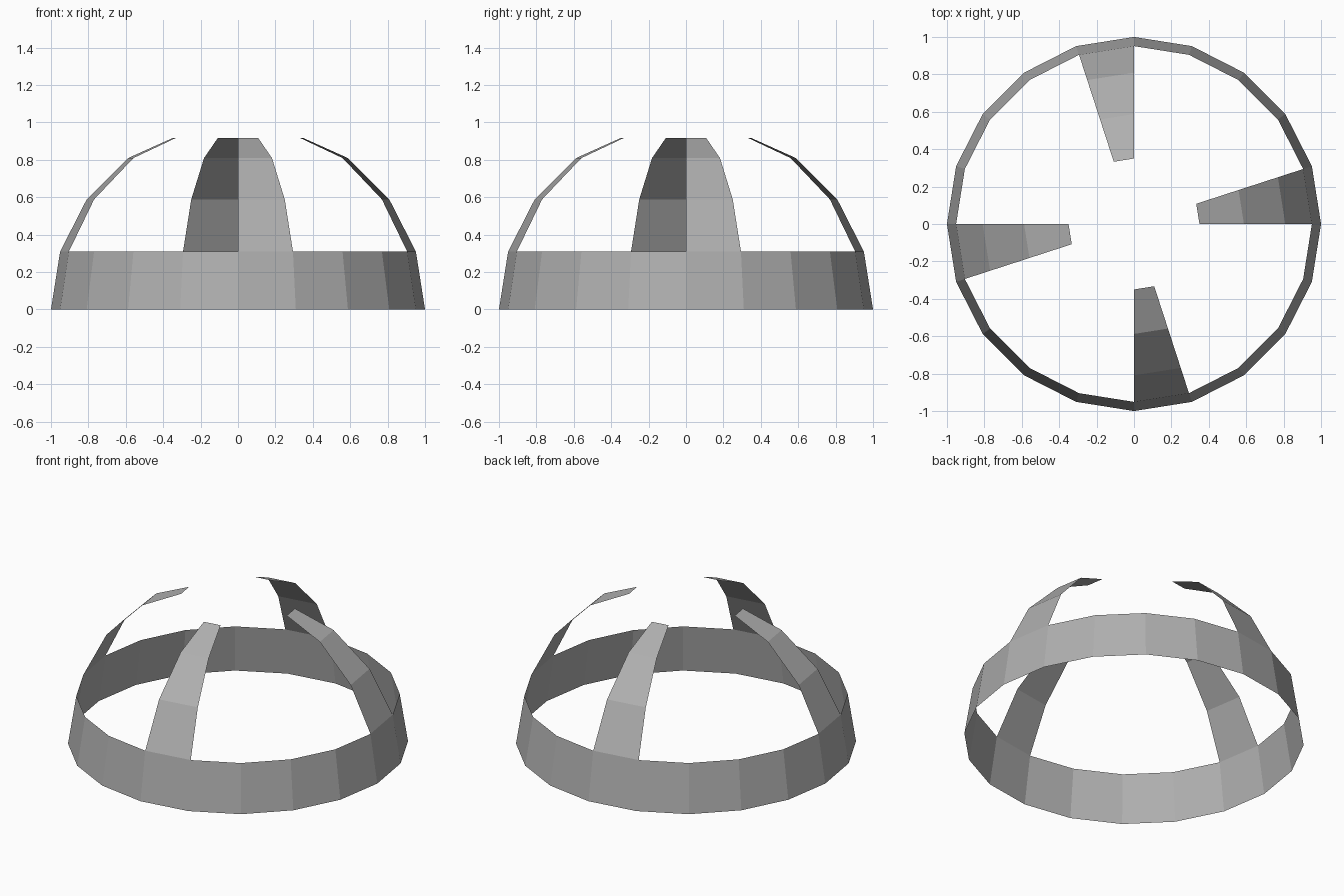
import bpy
from math import sin, cos, radians

if "Cube" in bpy.data.objects:
    bpy.data.objects.remove(bpy.data.objects["Cube"])

SEG = 20
STEP = 360 / SEG

# Mid-dark grey surface
grey = bpy.data.materials.new("dark_grey")
grey.diffuse_color = (0.43, 0.43, 0.43, 1)
grey.use_nodes = True
grey.node_tree.nodes["Principled BSDF"].inputs["Base Color"].default_value = grey.diffuse_color


def lathe_patch(name, profile, first, count):
    """Sweep an (r, z) profile through `count` segments, as a thin open surface."""
    closed = count == SEG
    cols = count if closed else count + 1
    n = len(profile)
    verts = []
    for i in range(cols):
        a = radians((first + i) * STEP)
        verts += [(r * cos(a), r * sin(a), z) for r, z in profile]
    faces = []
    for i in range(count):
        j = (i + 1) % cols
        for k in range(n - 1):
            faces.append((i * n + k, j * n + k, j * n + k + 1, i * n + k + 1))
    mesh = bpy.data.meshes.new(name)
    mesh.from_pydata(verts, [], faces)
    mesh.materials.append(grey)
    obj = bpy.data.objects.new(name, mesh)
    bpy.context.collection.objects.link(obj)
    return obj


# Dome profile: rings every 18 degrees, with a slightly flattened tip
dome = [(cos(radians(t)), sin(radians(t))) for t in (0, 18, 36, 54)]
dome.append((0.35, 0.916))

# Base band all the way round
lathe_patch("base_band", dome[:2], 0, SEG)

# Four one-segment ribs, a quarter turn apart
for q, side in enumerate(("right", "back", "left", "front")):
    lathe_patch(side + "_rib", dome[1:], q * SEG // 4, 1)
